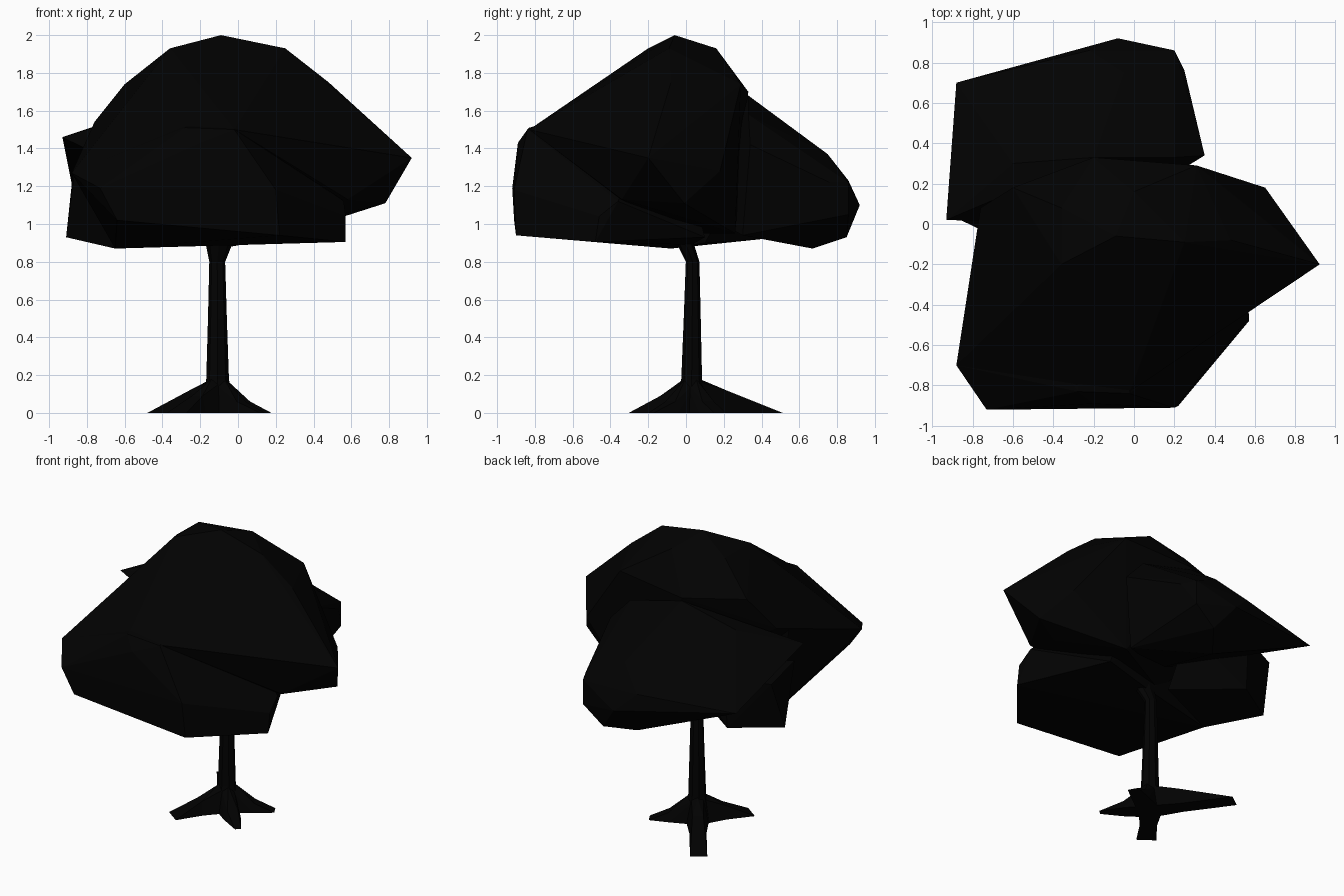
import bpy, bmesh, math
from mathutils import Vector

if "Cube" in bpy.data.objects:
    bpy.data.objects.remove(bpy.data.objects["Cube"])

bark = bpy.data.materials.new("dark_bark")
bark.diffuse_color = (0.0005, 0.0005, 0.0005, 1)
bark.use_nodes = True
bark.node_tree.nodes["Principled BSDF"].inputs["Base Color"].default_value = bark.diffuse_color
leaf = bpy.data.materials.new("dark_leaf")
leaf.diffuse_color = (0.0005, 0.0005, 0.0005, 1)
leaf.use_nodes = True
leaf.node_tree.nodes["Principled BSDF"].inputs["Base Color"].default_value = leaf.diffuse_color


def finish(bm, name, mat):
    bmesh.ops.recalc_face_normals(bm, faces=bm.faces)
    me = bpy.data.meshes.new(name)
    bm.to_mesh(me)
    bm.free()
    ob = bpy.data.objects.new(name, me)
    bpy.context.collection.objects.link(ob)
    me.materials.append(mat)
    return ob


def hull(name, points, mat):
    bm = bmesh.new()
    for p in points:
        bm.verts.new(p)
    res = bmesh.ops.convex_hull(bm, input=bm.verts)
    junk = {g for g in res["geom_interior"] + res["geom_unused"]
            if isinstance(g, bmesh.types.BMVert)}
    bmesh.ops.delete(bm, geom=list(junk), context='VERTS')
    return finish(bm, name, mat)


def loft(name, rings, sides, mat):
    # each ring: centre x, y, z and radius in x, y
    bm = bmesh.new()
    loops = []
    for x, y, z, rx, ry in rings:
        loops.append([bm.verts.new((x + rx * math.cos(math.tau * i / sides),
                                    y + ry * math.sin(math.tau * i / sides), z))
                      for i in range(sides)])
    for a, b in zip(loops, loops[1:]):
        for i in range(sides):
            j = (i + 1) % sides
            bm.faces.new((a[i], a[j], b[j], b[i]))
    bm.faces.new(loops[0][::-1])
    bm.faces.new(loops[-1])
    return finish(bm, name, mat)


def union(base, others):
    bpy.context.view_layer.objects.active = base
    for ob in others:
        mod = base.modifiers.new("join", 'BOOLEAN')
        mod.operation = 'UNION'
        mod.solver = 'EXACT'
        mod.object = ob
        bpy.ops.object.modifier_apply(modifier=mod.name)
        bpy.data.objects.remove(ob, do_unlink=True)


# Crown: the tall domed clump, running down to the front ridge
crown = hull("canopy", [
    (-.09, -.06, 2.0), (-.36, -.20, 1.93), (-.36, .08, 1.93), (0, .16, 1.93),
    (.25, -.09, 1.93), (.48, -.08, 1.75), (.31, .29, 1.74), (-.60, .18, 1.74),
    (-.2, .33, 1.70), (.32, .27, 1.35), (-.76, .08, 1.54), (-.02, -.83, 1.50),
    (.92, -.20, 1.35), (.65, .18, 1.28), (.78, -.01, 1.11), (.58, -.1, 1.06),
    (.58, -.34, 1.13), (.28, .26, .95), (-.2, 0, .95), (-.28, -.82, 1.50),
    (-.88, -.70, 1.27), (-.77, -.05, 1.50)], leaf)

# Front clump, low and broad
front = hull("front_clump", [
    (-.88, -.70, 1.27), (-.73, -.92, 1.19), (-.64, -.91, 1.02), (.22, -.90, .94),
    (.20, -.91, 1.18), (.57, -.48, .905), (.57, -.46, 1.04), (-.65, -.08, .87),
    (-.2, -.89, 1.43), (-.28, -.83, 1.51), (-.02, -.84, 1.50), (-.77, -.05, 1.50),
    (.56, -.36, 1.12), (-.1, -.1, 1.70), (.28, .1, .93), (-.1, .03, .89)], leaf)

# Back clump, sloping away from the crown
back = hull("back_clump", [
    (-.93, .02, 1.46), (-.88, .70, 1.21), (-.22, .86, 1.23), (-.08, .92, 1.10),
    (.20, .86, 1.05), (.20, .86, 1.22), (.25, .76, 1.22), (.35, .34, 1.42),
    (.20, .33, 1.58), (-.2, .33, 1.68), (-.6, .30, 1.57), (-.05, .75, 1.37),
    (-.09, .67, .87), (.05, .85, .93), (.28, .30, .94), (-.2, 0, 1.1)], leaf)

# Left clump under the back one
left = hull("left_clump", [
    (-.91, .20, .93), (-.875, .30, 1.26), (-.65, -.08, .87), (-.86, .02, 1.32),
    (-.60, .40, .92), (-.60, .42, 1.28), (-.2, .1, .90), (-.2, .3, 1.25)], leaf)
union(crown, [front, back, left])

# Trunk with a bend and flare under the crown
trunk = loft("trunk", [
    (-.11, .03, 0, .09, .08), (-.108, .03, .18, .06, .055),
    (-.109, .033, .50, .05, .045), (-.11, .035, .80, .042, .036),
    (-.10, -.005, .90, .072, .045), (-.10, -.02, .98, .08, .05)], 8, bark)

# Roots: tip x, y, half width of tip, shoulder distance and height
c = Vector((-.11, .03, 0))
roots = []
for x, y, w, s, h in [(.16, .18, .035, .18, .06), (-.325, -.265, .065, .18, .09),
                      (-.435, .48, .055, .20, .12), (.13, -.185, .02, .17, .06)]:
    tip = Vector((x, y, 0))
    d = (tip - c).normalized()
    side = Vector((-d.y, d.x, 0))
    shoulder = []
    inner = [c + d * .05 + Vector((0, 0, .18))]
    for k in (-1, 1):
        shoulder += [c + d * s + side * k * .035 + Vector((0, 0, h)),
                     c + d * s + side * k * .055]
        inner += [c + side * k * .075, c + side * k * .04 + Vector((0, 0, .17))]
    roots.append(hull("root", inner + shoulder, bark))
    roots.append(hull("toe", shoulder + [c + d * .05, tip + side * w,
                                         tip - side * w], bark))
union(trunk, roots)
